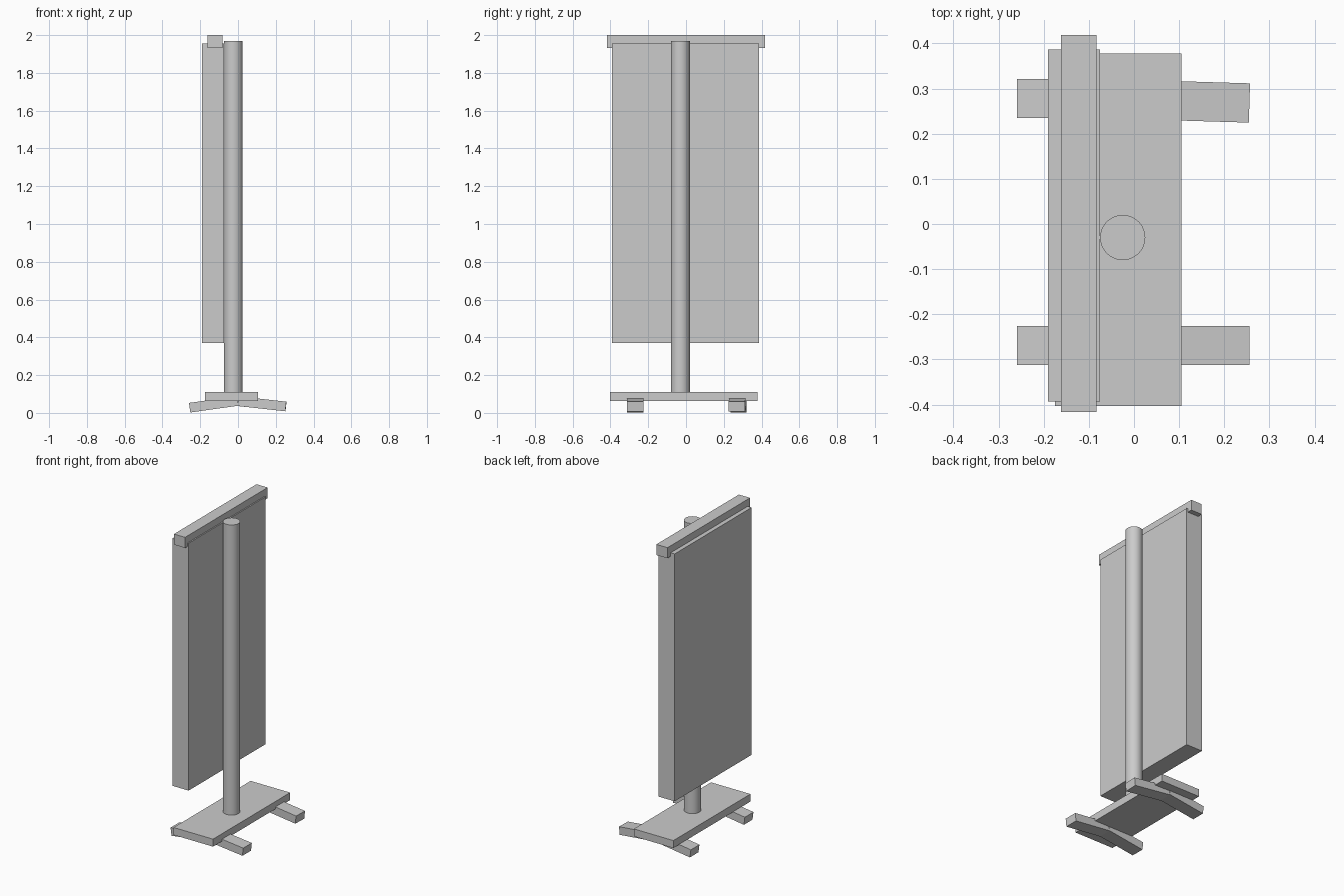
import bpy, math

if "Cube" in bpy.data.objects:
    bpy.data.objects.remove(bpy.data.objects["Cube"])


def box(name, x, y, z):
    """Axis-aligned box from (min, max) ranges."""
    bpy.ops.mesh.primitive_cube_add(size=1, location=[sum(r) / 2 for r in (x, y, z)])
    ob = bpy.context.object
    ob.name = name
    ob.scale = [r[1] - r[0] for r in (x, y, z)]
    bpy.ops.object.transform_apply(location=False, rotation=False, scale=True)
    return ob


def foot(name, tip, side, y, slope, yaw=0.0):
    """Sloping foot bar; tip is the middle of its outer end, rising to the centre."""
    length, width, thick = 0.255, 0.087, 0.051
    bpy.ops.mesh.primitive_cube_add(size=1)
    ob = bpy.context.object
    ob.name = name
    ob.scale = (length, width, thick)
    bpy.ops.object.transform_apply(location=False, rotation=False, scale=True)
    ob.rotation_euler = (0, side * slope, yaw)
    ob.location = (tip[0] - side * math.cos(slope) * length / 2, y,
                   tip[1] + math.sin(slope) * length / 2)
    return ob


# Display panel and the rail along its top
box("panel", (-0.19, -0.075), (-0.393, 0.387), (0.37, 1.955))
box("top_rail", (-0.162, -0.083), (-0.417, 0.419), (1.932, 2.0))

# Base plate
box("base_plate", (-0.175, 0.105), (-0.403, 0.378), (0.063, 0.111))

# Round pole standing on the plate
bpy.ops.mesh.primitive_cylinder_add(vertices=48, radius=0.05, depth=1.88,
                                    location=(-0.025, -0.03, 1.03))
bpy.context.object.name = "pole"
bpy.ops.object.shade_smooth_by_angle(angle=math.radians(30))

# Four feet, the rear right one slightly turned
for label, y, yaw in (("front", -0.269, 0.0), ("rear", 0.278, -0.03)):
    foot(label + "_left_foot", (-0.256, 0.0275), -1, y, 0.14)
    foot(label + "_right_foot", (0.253, 0.034), 1, y - yaw * 0.15 * -1 + (0.0 if yaw == 0 else -0.0015), 0.11, yaw)
